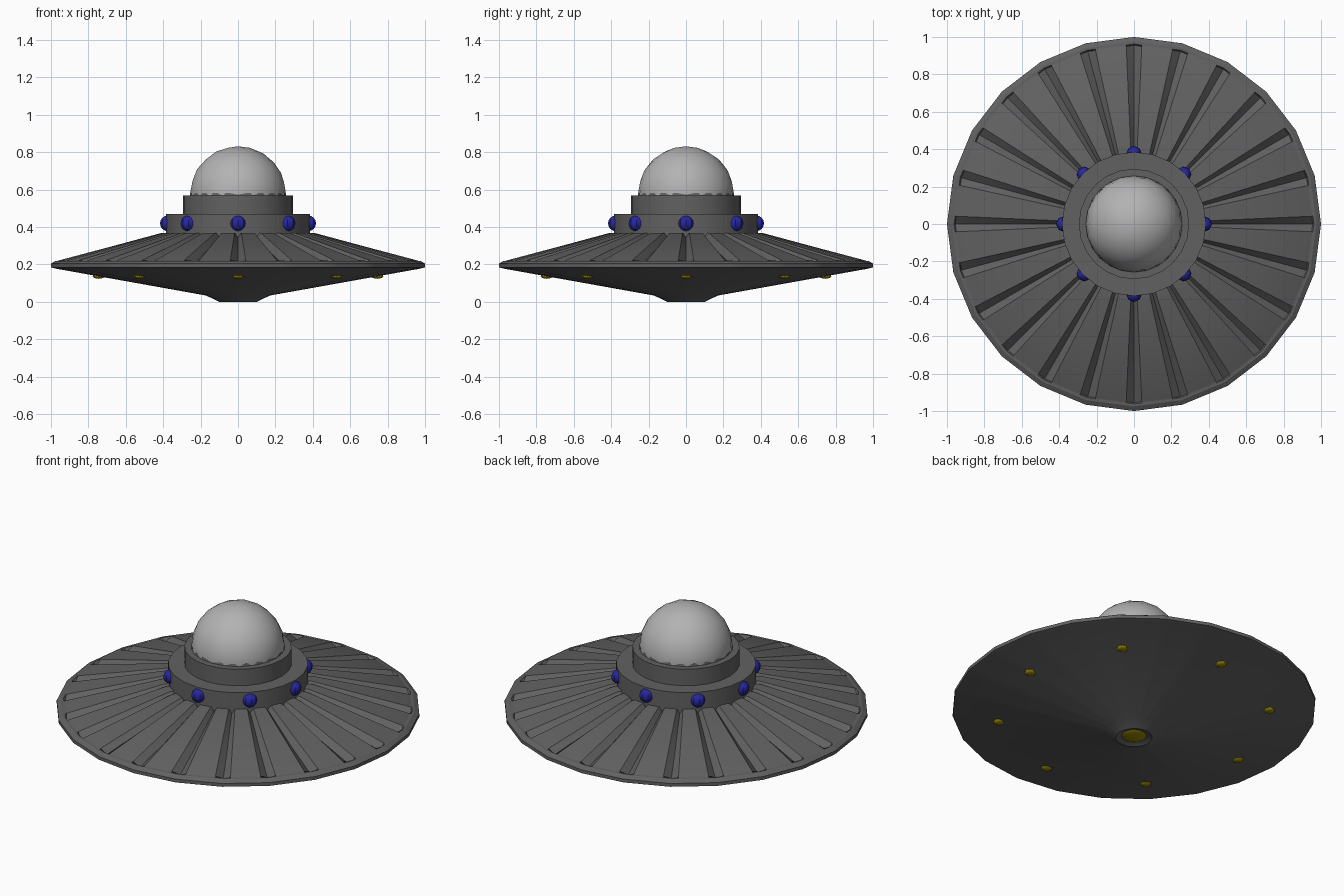
import bpy, bmesh, math
from math import sin, cos, pi, radians

if "Cube" in bpy.data.objects:
    bpy.data.objects.remove(bpy.data.objects["Cube"])

SIDES = 24


def material(name, color):
    m = bpy.data.materials.new(name)
    m.diffuse_color = (*color, 1)
    m.use_nodes = True
    m.node_tree.nodes["Principled BSDF"].inputs["Base Color"].default_value = m.diffuse_color
    return m


dark = material("dark_metal", (0.12, 0.12, 0.12))
light = material("pale_dome", (0.45, 0.45, 0.45))
blue = material("blue_lamp", (0.02, 0.02, 0.35))
yellow = material("yellow_lamp", (0.3, 0.24, 0.0))


def finish(obj, name, mat):
    obj.name = name
    obj.data.materials.append(mat)
    bpy.ops.object.select_all(action='DESELECT')
    obj.select_set(True)
    bpy.context.view_layer.objects.active = obj
    bpy.ops.object.shade_smooth_by_angle(angle=radians(30))
    return obj


def lathe(name, profile, mat, grooved=False):
    """Revolve (radius, z, groove depth) points; grooves run along the 24 corners."""
    step = 2 * pi / SIDES
    offsets = (-radians(2.5), 0, radians(2.5)) if grooved else (0,)
    bm = bmesh.new()
    rings = []
    for r, z, depth in profile:
        if r == 0:
            rings.append([bm.verts.new((0, 0, z))])
            continue
        ring = []
        for k in range(SIDES):
            for o in offsets:
                a = k * step + o
                rr = r * cos(step / 2) / cos(step / 2 - abs(o))
                ring.append(bm.verts.new((rr * cos(a), rr * sin(a), z - (depth if o == 0 else 0))))
        rings.append(ring)
    for a, b in zip(rings, rings[1:]):
        n = max(len(a), len(b))
        for i in range(n):
            j = (i + 1) % n
            if len(a) == 1:
                bm.faces.new((a[0], b[j], b[i]))
            elif len(b) == 1:
                bm.faces.new((a[i], a[j], b[0]))
            else:
                bm.faces.new((a[i], a[j], b[j], b[i]))
    bmesh.ops.recalc_face_normals(bm, faces=bm.faces[:])
    # open shells: make the first sizeable face agree with the given side
    mesh = bpy.data.meshes.new(name)
    bm.to_mesh(mesh)
    bm.free()
    obj = bpy.data.objects.new(name, mesh)
    bpy.context.collection.objects.link(obj)
    return finish(obj, name, mat)


def lamp(name, loc, radius, mat, squash=1.0):
    bpy.ops.mesh.primitive_uv_sphere_add(segments=8 if radius < 0.06 else 16, ring_count=8,
                                         radius=radius, location=loc)
    obj = bpy.context.object
    obj.scale.z = squash
    return finish(obj, name, mat)


# Saucer hull: dished underside, thin rim and panelled upper skin, closed under the collar
lathe("saucer_hull", [
    (0, 0.012, 0), (0.075, 0.012, 0), (0.10, 0.0, 0), (0.17, 0.034, 0),
    (0.975, 0.178, 0), (1.0, 0.185, 0), (1.0, 0.205, 0), (0.975, 0.22, 0),
    (0.962, 0.22, 0), (0.955, 0.224, 0.03), (0.69, 0.294, 0.035),
    (0.41, 0.369, 0.025), (0.37, 0.369, 0.025), (0, 0.369, 0)], dark, grooved=True)

# Collar, upper ring and dome seat
lathe("collar", [(0, 0.33, 0), (0.385, 0.33, 0), (0.385, 0.47, 0), (0, 0.47, 0)], dark)
lathe("upper_ring", [(0, 0.46, 0), (0.295, 0.46, 0), (0.295, 0.57, 0), (0, 0.57, 0)], dark)
lathe("dome_seat", [(0, 0.56, 0), (0.26, 0.56, 0), (0.255, 0.583, 0), (0, 0.583, 0)], dark)

# Dome
bpy.ops.mesh.primitive_ico_sphere_add(subdivisions=3, radius=0.257, location=(0, 0, 0.575))
finish(bpy.context.object, "dome", light)

# Blue collar lamps and yellow underside lamps
for i in range(8):
    a = i * pi / 4
    lamp(f"collar_lamp_{i + 1}", (0.375 * cos(a), 0.375 * sin(a), 0.42), 0.042, blue)
    lamp(f"underside_lamp_{i + 1}", (0.745 * cos(a), 0.745 * sin(a), 0.138), 0.032, yellow, 0.45)
lamp("centre_lamp", (0, 0, 0.018), 0.072, yellow, 0.25)
